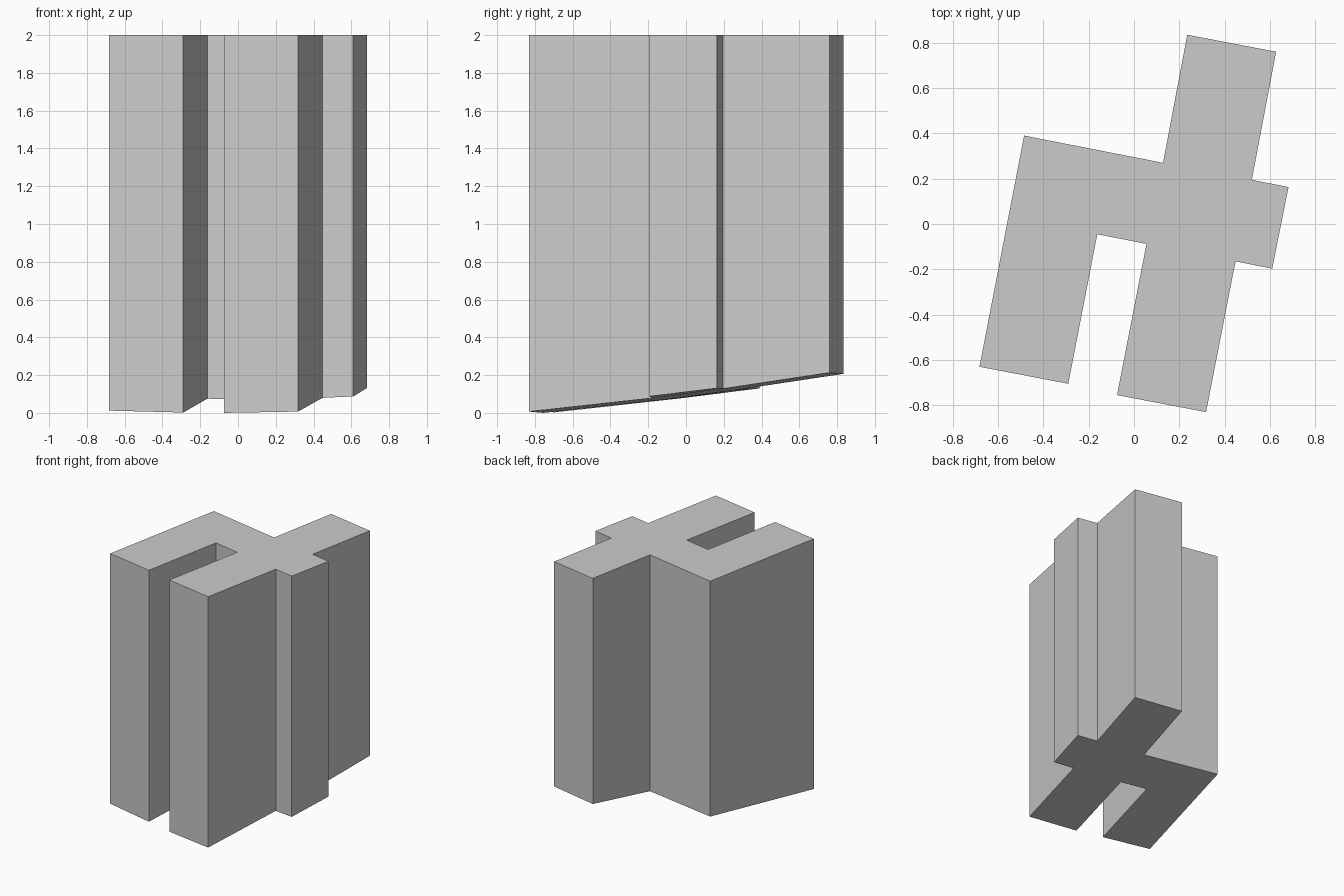
import bpy, bmesh

if "Cube" in bpy.data.objects:
    bpy.data.objects.remove(bpy.data.objects["Cube"])

# Footprint corners, anticlockwise, with the height of the sloping underside: (x, y, bottom z)
TOP = 2.0
corners = [
    (0.235, 0.835, 0.207), (-0.0 + 0.128, 0.27, 0.122),
    (-0.485, 0.39, 0.13), (-0.682, -0.63, 0.012),
    (-0.29, -0.705, 0.002), (-0.162, -0.045, 0.075),
    (0.055, -0.088, 0.073), (-0.075, -0.755, 0.0),
    (0.318, -0.83, 0.007), (0.448, -0.165, 0.08),
    (0.61, -0.197, 0.087), (0.682, 0.163, 0.131),
    (0.52, 0.195, 0.128), (0.627, 0.76, 0.213),
]

# Building block: flat roof, upright walls, sloping underside
bm = bmesh.new()
low = [bm.verts.new(c) for c in corners]
high = [bm.verts.new((x, y, TOP)) for x, y, _ in corners]
bm.faces.new(high)
underside = bm.faces.new(low[::-1])
n = len(corners)
for i in range(n):
    j = (i + 1) % n
    bm.faces.new((low[i], low[j], high[j], high[i]))
bmesh.ops.triangulate(bm, faces=[underside])
bmesh.ops.recalc_face_normals(bm, faces=bm.faces)

mesh = bpy.data.meshes.new("building_block")
bm.to_mesh(mesh)
bm.free()
bpy.context.collection.objects.link(bpy.data.objects.new("building_block", mesh))
